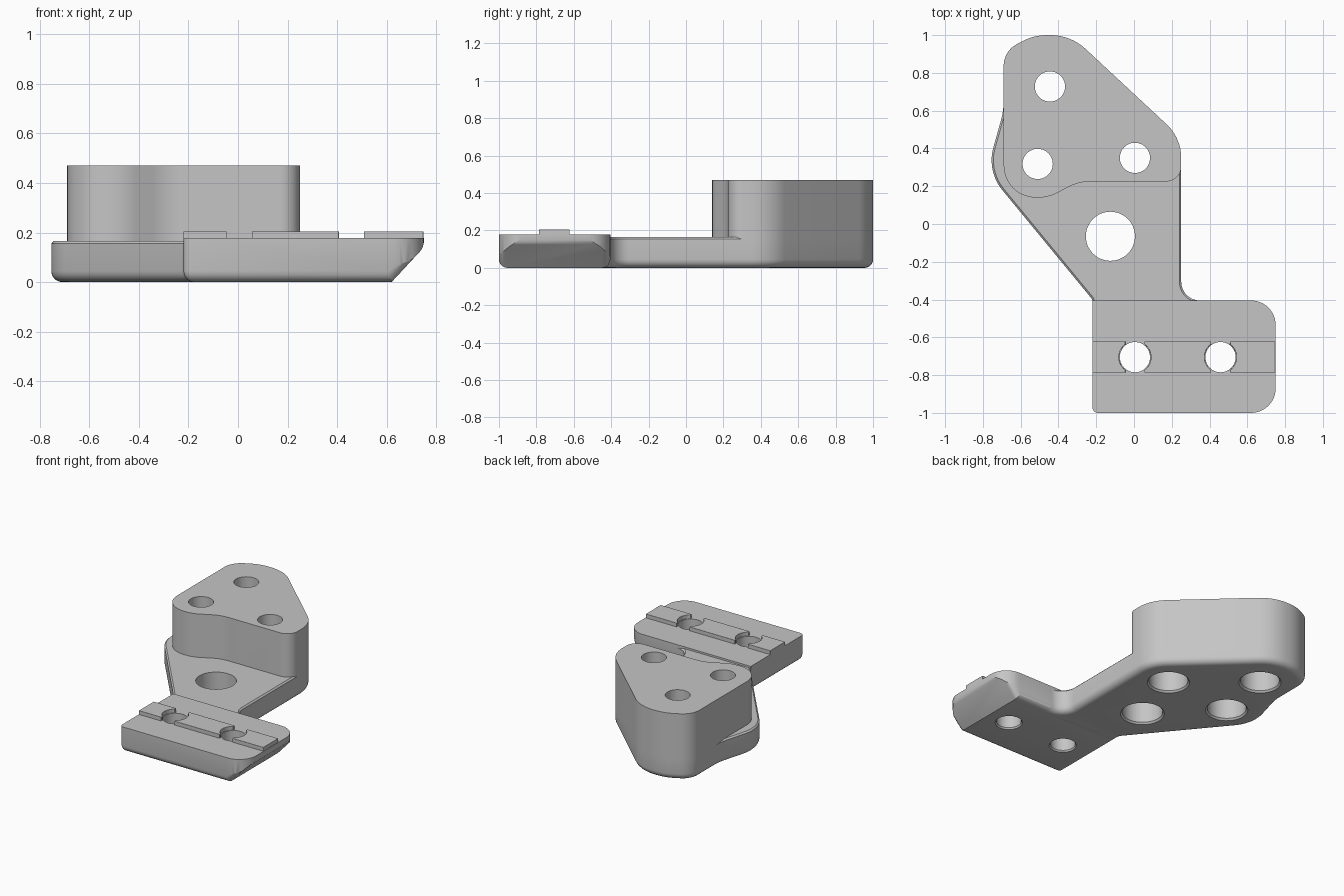
import bpy, bmesh, math
from mathutils import Vector

old = bpy.data.objects.get("Cube")
if old:
    bpy.data.objects.remove(old, do_unlink=True)

GREY = (0.56, 0.56, 0.56, 1)
grey = bpy.data.materials.new("plain grey")
grey.use_nodes = True
grey.diffuse_color = GREY
grey.node_tree.nodes["Principled BSDF"].inputs["Base Color"].default_value = GREY

ARC = 12          # steps per rounded corner
ARM_TOP = 0.165
FOOT_TOP = 0.178
TOWER_TOP = 0.47
RAIL_TOP = 0.205


def outline(corners, inset):
    """Counter-clockwise (x, y, radius) polygon, moved inwards and with rounded corners."""
    pts = [Vector(c[:2]) for c in corners]
    loop = []
    for i, p in enumerate(pts):
        d1 = (p - pts[i - 1]).normalized()
        d2 = (pts[(i + 1) % len(pts)] - p).normalized()
        turn = math.atan2(d1.cross(d2), d1.dot(d2))
        n1 = Vector((-d1.y, d1.x))
        n2 = Vector((-d2.y, d2.x))
        corner = p + (n1 + n2) * inset / (1 + n1.dot(n2))
        side = 1 if turn > 0 else -1
        r = max(corners[i][2] - side * inset, 0.002)
        centre = corner - d1 * r * math.tan(abs(turn) / 2) + n1 * r * side
        start = math.atan2(-n1.y * side, -n1.x * side)
        for k in range(ARC + 1):
            a = start + turn * k / ARC
            loop.append(centre + Vector((math.cos(a), math.sin(a))) * r)
    return loop


def make_object(name, bm):
    bmesh.ops.recalc_face_normals(bm, faces=bm.faces)
    mesh = bpy.data.meshes.new(name)
    bm.to_mesh(mesh)
    bm.free()
    mesh.materials.append(grey)
    ob = bpy.data.objects.new(name, mesh)
    bpy.context.collection.objects.link(ob)
    return ob


def stack(bm, rings):
    """Skin a list of equal vertex loops and close both ends."""
    rows = [[bm.verts.new(v) for v in ring] for ring in rings]
    for low, high in zip(rows, rows[1:]):
        for i in range(len(low)):
            bm.faces.new((low[i - 1], low[i], high[i], high[i - 1]))
    bm.faces.new(rows[0][::-1])
    bm.faces.new(rows[-1])


def prism(name, corners, profile):
    bm = bmesh.new()
    stack(bm, [[(p.x, p.y, z) for p in outline(corners, inset)] for inset, z in profile])
    return make_object(name, bm)


def lathe(name, x, y, profile, sides=48):
    bm = bmesh.new()
    angles = [2 * math.pi * k / sides for k in range(sides)]
    stack(bm, [[(x + r * math.cos(a), y + r * math.sin(a), z) for a in angles] for r, z in profile])
    return make_object(name, bm)


def box(name, x0, x1, y0, y1, z0, z1):
    bm = bmesh.new()
    stack(bm, [[(x0, y0, z), (x1, y0, z), (x1, y1, z), (x0, y1, z)] for z in (z0, z1)])
    return make_object(name, bm)


def cut(ob, cutters):
    bpy.context.view_layer.objects.active = ob
    for c in cutters:
        mod = ob.modifiers.new("cut", "BOOLEAN")
        mod.operation = "DIFFERENCE"
        mod.solver = "EXACT"
        mod.object = c
        bpy.ops.object.modifier_apply(modifier=mod.name)


def trim(ob, planes):
    """Slice a convex part with (point, outward normal) planes and close each slice."""
    bm = bmesh.new()
    bm.from_mesh(ob.data)
    for point, normal in planes:
        res = bmesh.ops.bisect_plane(bm, geom=bm.verts[:] + bm.edges[:] + bm.faces[:],
                                     plane_co=point, plane_no=normal, clear_outer=True)
        rim = [e for e in res["geom_cut"] if isinstance(e, bmesh.types.BMEdge)]
        bmesh.ops.holes_fill(bm, edges=rim, sides=0)
    bmesh.ops.recalc_face_normals(bm, faces=bm.faces)
    bm.to_mesh(ob.data)
    bm.free()


# Corner lists: x, y, rounding radius
foot_shape = [(-0.22, -1, 0.03), (0.75, -1, 0.13), (0.75, -0.405, 0.13), (-0.22, -0.405, 0.003)]
tower_back = [(0.25, 0.456, 0.245), (-0.335, 1, 0.275), (-0.53, 1, 0.28), (-0.69, 0.915, 0.13)]
arm_shape = [(-0.22, -0.5, 0.003), (0.4, -0.5, 0.003), (0.4, -0.405, 0.003),
             (0.25, -0.405, 0.1)] + tower_back + [
             (-0.69, 0.6, 0.4), (-0.78, 0.28, 0.25), (-0.22, -0.4, 0.03)]
tower_shape = tower_back + [(-0.69, 0.14, 0.17), (-0.455, 0.14, 0.2),
                            (-0.29, 0.225, 0.25), (0.25, 0.225, 0.08)]

# Arm plate and foot block with rounded lower edges, and the tall tower
edge = 0.045
steps = [math.radians(a) for a in range(0, 91, 18)]
round_edge = [(edge * (1 - math.sin(a)), edge * (1 - math.cos(a))) for a in steps]
arm = prism("arm_plate", arm_shape, round_edge + [(0, ARM_TOP - 0.01), (0.01, ARM_TOP)])
foot = prism("foot_block", foot_shape, round_edge + [(0, FOOT_TOP)])
tower = prism("tower", tower_shape, [(0, 0.1), (0, TOWER_TOP)])

# Sloping underside at the outer end of the foot, with softened edges
slope = Vector((0.14, 0, -0.13)).normalized()
toe = Vector((0.62, 0, 0))
planes = [(toe, slope)]
soft = 0.07
for a in (math.radians(14), math.radians(29)):
    n = Vector((math.cos(a), 0, -math.sin(a)))
    planes.append((Vector((0.68, 0, 0.167)) + n * soft, n))
soft = 0.045
for side, y in ((-1, -1), (1, -0.405)):
    centre = toe - slope * soft + Vector((0, y - side * soft, 0))
    for a in (22, 45, 68):
        n = slope * math.cos(math.radians(a)) + Vector((0, side * math.sin(math.radians(a)), 0))
        planes.append((centre + n * soft, n))
trim(foot, planes)

# Rail across the foot
rail = box("foot_rail", -0.22, 0.748, -0.787, -0.622, 0.16, RAIL_TOP)

# Bolt holes: wide from below in the tower, plain elsewhere
tower_holes = [lathe("tower_hole_cutter", x, y, [(0.145, -0.01), (0.125, 0.012), (0.125, 0.3),
                                                 (0.08, 0.3), (0.08, 0.6)])
               for x, y in ((-0.445, 0.728), (-0.51, 0.318), (0.005, 0.35))]
arm_hole = lathe("arm_hole_cutter", -0.125, -0.065, [(0.15, -0.01), (0.13, 0.012), (0.13, 0.6)])
foot_x = (0.005, 0.458)
foot_holes = [lathe("foot_hole_cutter", x, -0.705, [(0.095, -0.01), (0.08, 0.01), (0.08, 0.6)])
              for x in foot_x]
rail_holes = [lathe("rail_hole_cutter", x, -0.705, [(0.085, 0.1), (0.085, 0.6)]) for x in foot_x]
rail_slots = [box("rail_slot_cutter", x - 0.051, x + 0.051, -0.9, -0.5, 0.1, 0.6) for x in foot_x]

cut(arm, tower_holes + [arm_hole])
cut(tower, tower_holes)
cut(foot, foot_holes)
cut(rail, rail_holes + rail_slots)
for c in tower_holes + [arm_hole] + foot_holes + rail_holes + rail_slots:
    bpy.data.objects.remove(c, do_unlink=True)

# Rounded rail edges
soften = rail.modifiers.new("soften", "BEVEL")
soften.width = 0.01
soften.segments = 2
soften.limit_method = "ANGLE"
soften.angle_limit = math.radians(40)

# Smooth shading with crisp edges
for ob in (arm, foot, tower, rail):
    bpy.ops.object.select_all(action="DESELECT")
    ob.select_set(True)
    bpy.context.view_layer.objects.active = ob
    bpy.ops.object.shade_smooth_by_angle(angle=math.radians(30))
